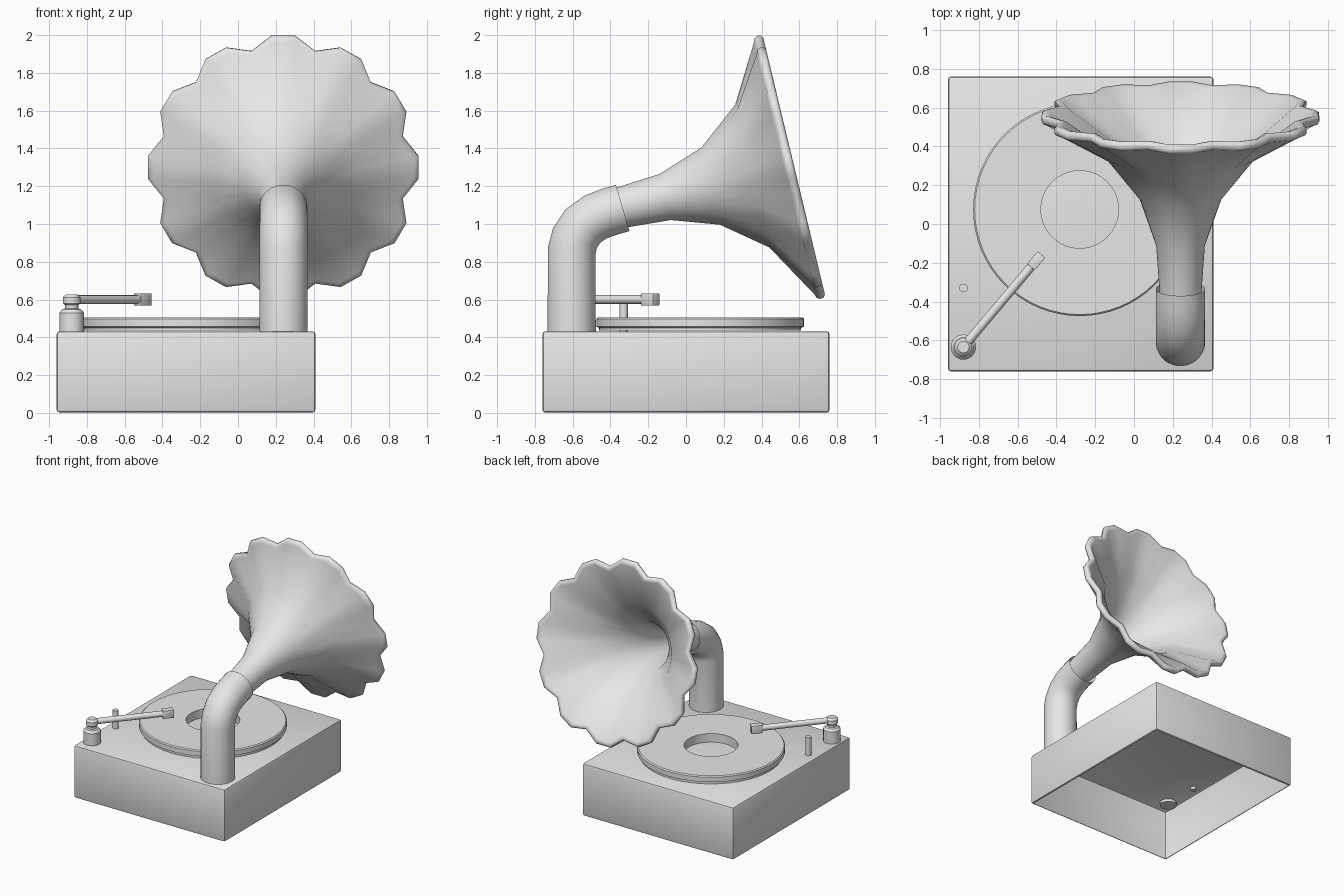
import bpy, bmesh, math
from mathutils import Vector, Matrix

if "Cube" in bpy.data.objects:
    bpy.data.objects.remove(bpy.data.objects["Cube"], do_unlink=True)

GREY = (0.8, 0.8, 0.8, 1)
mat = bpy.data.materials.new("plain_grey")
mat.use_nodes = True
mat.diffuse_color = GREY
mat.node_tree.nodes["Principled BSDF"].inputs["Base Color"].default_value = GREY


def finish(name, bm, angle=35):
    bmesh.ops.recalc_face_normals(bm, faces=bm.faces)
    mesh = bpy.data.meshes.new(name)
    bm.to_mesh(mesh)
    bm.free()
    mesh.materials.append(mat)
    ob = bpy.data.objects.new(name, mesh)
    bpy.context.collection.objects.link(ob)
    bpy.ops.object.select_all(action='DESELECT')
    ob.select_set(True)
    bpy.context.view_layer.objects.active = ob
    bpy.ops.object.shade_smooth_by_angle(angle=math.radians(angle))
    return ob


def skin(bm, rings, closed=False):
    """Bridge rings of points with quads."""
    rows = [[bm.verts.new(p) for p in ring] for ring in rings]
    n = len(rows[0])
    pairs = list(zip(rows, rows[1:])) + ([(rows[-1], rows[0])] if closed else [])
    for a, b in pairs:
        for i in range(n):
            j = (i + 1) % n
            bm.faces.new((a[i], a[j], b[j], b[i]))
    return rows


def lathe(name, centre, profile, sides, closed=False):
    """Turn (radius, height) pairs around a vertical axis."""
    bm = bmesh.new()
    rings = [[(centre[0] + r * math.cos(math.tau * i / sides),
               centre[1] + r * math.sin(math.tau * i / sides), z)
              for i in range(sides)] for r, z in profile]
    rows = skin(bm, rings, closed)
    if not closed:
        bm.faces.new(rows[0])
        bm.faces.new(rows[-1])
    return finish(name, bm)


def box(name, size, matrix, bevel):
    bm = bmesh.new()
    bmesh.ops.create_cube(bm, size=1, matrix=Matrix.Diagonal((*size, 1)))
    bmesh.ops.bevel(bm, geom=bm.edges[:], offset=bevel, segments=2,
                    profile=0.5, affect='EDGES')
    bm.transform(matrix)
    return bm


# Cabinet: bevelled shell with an open underside
bm = box("cabinet", (1.37, 1.52, 0.43), Matrix.Translation((-0.275, 0, 0.217)), 0.015)
under = max((f for f in bm.faces if f.calc_center_median().z < 0.01),
            key=lambda f: f.calc_area())
bmesh.ops.delete(bm, geom=[under], context='FACES')
finish("cabinet", bm)

# Turntable ring with a stepped edge and a round hole
lathe("platter", (-0.28, 0.075),
      [(0.2, 0.435), (0.535, 0.435), (0.535, 0.45), (0.55, 0.457),
       (0.55, 0.497), (0.542, 0.505), (0.2, 0.505)], 64, closed=True)

# Tone arm with pivot, head and rest pin
PIVOT = Vector((-0.88, -0.635, 0.6))
HEAD = Vector((-0.505, -0.19, 0.6))
lathe("arm_pivot", PIVOT,
      [(0.065, 0.41), (0.065, 0.53), (0.05, 0.548), (0.035, 0.552), (0.035, 0.57),
       (0.046, 0.58), (0.046, 0.612), (0.03, 0.627)], 24)
lathe("arm_rest_pin", (-0.88, -0.33), [(0.022, 0.41), (0.022, 0.58)], 16)

along = HEAD - PIVOT
turn = along.to_track_quat('Z', 'Y').to_matrix().to_4x4()
bm = bmesh.new()
bmesh.ops.create_cone(bm, cap_ends=True, segments=16, radius1=0.023, radius2=0.023,
                      depth=along.length,
                      matrix=Matrix.Translation((PIVOT + HEAD) / 2) @ turn)
finish("tone_arm", bm)
yaw = Matrix.Rotation(math.atan2(along.y, along.x), 4, 'Z')
finish("arm_head", box("arm_head", (0.085, 0.052, 0.064),
                       Matrix.Translation(HEAD) @ yaw, 0.002))

# Elbow pipe: circles swept along a bent path in the plane x = HORN_X
HORN_X = 0.24
PIPE_R = 0.128
path = [(-0.605, 0.42), (-0.605, 0.86), (-0.588, 0.925), (-0.545, 0.99),
        (-0.48, 1.036), (-0.41, 1.063), (-0.335, 1.085)]
path = [Vector((HORN_X, y, z)) for y, z in path]


def circle(centre, axis, radius, sides, wave=0.0):
    """Ring around an axis in the yz plane; wave pulls in every third point."""
    side = Vector((1, 0, 0))
    up = side.cross(axis)
    pts = []
    for i in range(sides):
        a = math.tau * (i + 0.5) / sides
        r = radius - (wave if i % 3 == 1 else 0)
        pts.append(centre + side * (r * math.cos(a)) + up * (r * math.sin(a)))
    return pts


rings = []
for i, p in enumerate(path):
    before = (p - path[i - 1]).normalized() if i else Vector((0, 0, 1))
    after = (path[i + 1] - p).normalized() if i < len(path) - 1 else before
    rings.append(circle(p, (before + after).normalized(), PIPE_R, 32))
bm = bmesh.new()
skin(bm, rings)
finish("elbow_pipe", bm, 50)

# Horn: flared outside, thick scalloped lip, then back down the inside
tilt = math.radians(13.5)
axis = Vector((0, math.cos(tilt), math.sin(tilt)))
throat = Vector((HORN_X, -0.33, 1.09))
WAVE = 0.064
outer = [(-0.04, 0.108, 0), (0, 0.11, 0), (0.227, 0.126, 0), (0.474, 0.211, 0),
         (0.7, 0.39, 0), (0.875, 0.69, WAVE)]
lip = [(0.882, 0.71, WAVE), (0.898, 0.719, WAVE), (0.918, 0.716, WAVE),
       (0.928, 0.7, WAVE)]
inner = [(0.922, 0.675, WAVE), (0.725, 0.365, 0), (0.49, 0.185, 0),
         (0.235, 0.1, 0), (-0.04, 0.085, 0)]
bm = bmesh.new()
skin(bm, [circle(throat + axis * t, axis, r, 36, w) for t, r, w in outer + lip + inner],
     closed=True)
finish("horn", bm, 60)
